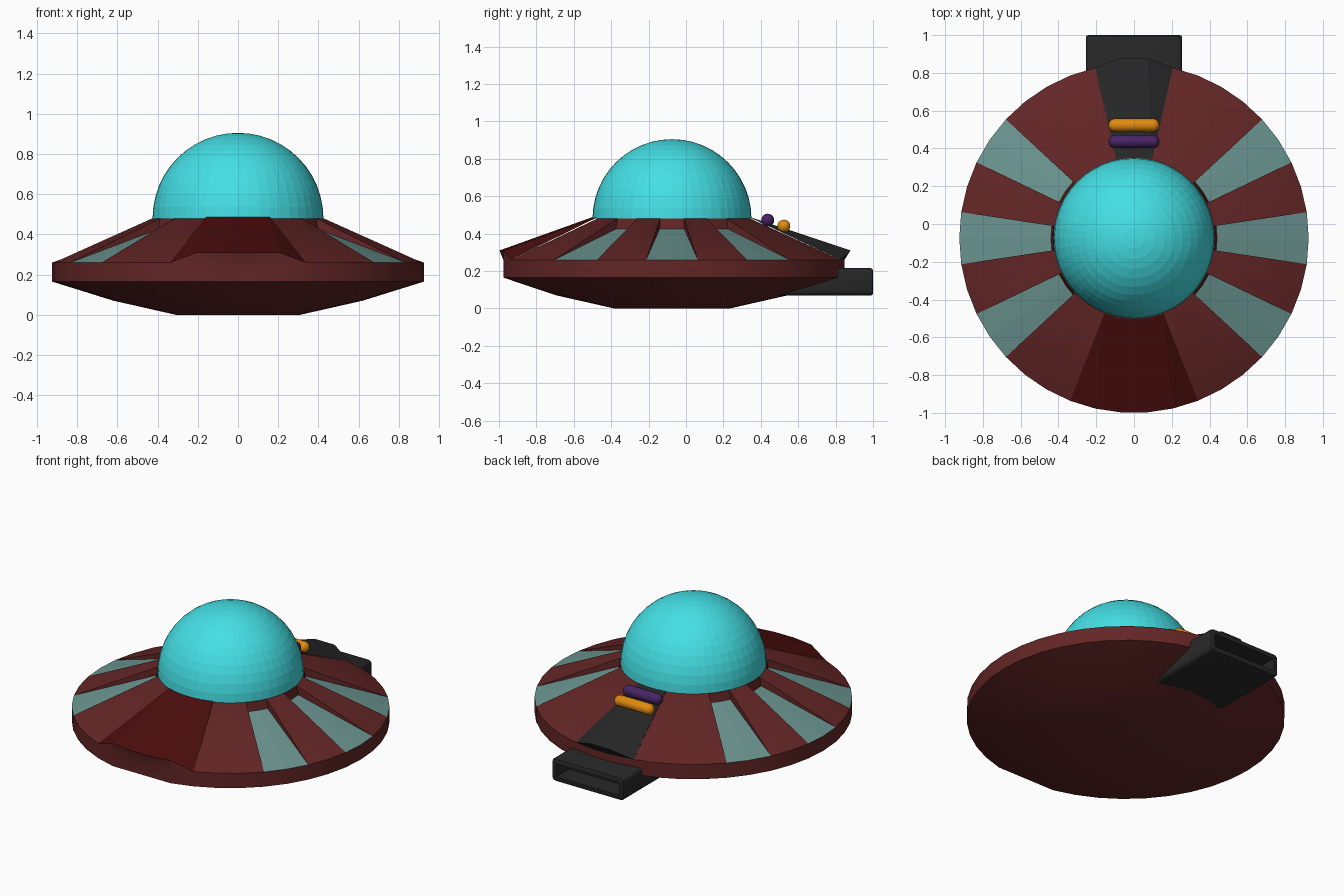
import bpy, bmesh, math
from mathutils import Matrix, Vector

if "Cube" in bpy.data.objects:
    bpy.data.objects.remove(bpy.data.objects["Cube"])

SEG = 42
CY = -0.075


def material(name, rgb):
    m = bpy.data.materials.new(name)
    m.use_nodes = True
    col = (*rgb, 1)
    m.diffuse_color = col
    m.node_tree.nodes["Principled BSDF"].inputs["Base Color"].default_value = col
    return m


RED = material("dark red", (0.127, 0.019, 0.019))
HOOD = material("deep red", (0.07, 0.004, 0.004))
CYAN = material("cyan dome", (0.058, 0.74, 0.78))
TEAL = material("grey teal", (0.144, 0.296, 0.275))
BLACK = material("charcoal", (0.02, 0.02, 0.02))
ORANGE = material("orange", (0.75, 0.26, 0.005))
PURPLE = material("purple", (0.061, 0.018, 0.127))


def finish(bm, name, mat, smooth=None):
    me = bpy.data.meshes.new(name)
    bm.to_mesh(me)
    bm.free()
    me.materials.append(mat)
    ob = bpy.data.objects.new(name, me)
    bpy.context.collection.objects.link(ob)
    if smooth:
        bpy.ops.object.select_all(action="DESELECT")
        ob.select_set(True)
        bpy.context.view_layer.objects.active = ob
        bpy.ops.object.shade_smooth_by_angle(angle=math.radians(smooth))
    return ob


def polar(k, r, z):
    a = math.tau * k / SEG
    return Vector((r * math.cos(a), CY + r * math.sin(a), z))


class Shell:
    """Mesh whose vertices are shared by position."""
    def __init__(self):
        self.bm, self.cache = bmesh.new(), {}

    def face(self, *pts):
        vs = []
        for p in pts:
            key = tuple(round(c, 4) for c in p)
            if key not in self.cache:
                self.cache[key] = self.bm.verts.new(p)
            if self.cache[key] not in vs:
                vs.append(self.cache[key])
        self.bm.faces.new(vs)


# Sector layout around the disc
window_starts = [side + s for side in (0, SEG // 2) for s in (-1, 3, -5)]
window_sectors = {(s + i) % SEG for s in window_starts for i in (0, 1)}
hood_sectors = {k % SEG for k in range(-13, -8)}
tail_sectors = {9, 10, 11}
R, RT, ZT = 0.925, 0.43, 0.48
flat_y = polar(-12, R, 0).y


def rim(k, z):
    p = polar(k, R, z)
    if k % SEG in (SEG - 11, SEG - 10):     # flattened front of the rim
        p.y = flat_y
    return p


def top(k):
    return polar(k, RT, ZT)


def sill(k):
    return polar(k, 0.44, 0.425)


# Saucer body
body = Shell()
for k in range(SEG):
    n = k + 1
    rings = [lambda j: polar(j, 0.31, 0), lambda j: polar(j, 0.62, 0.07),
             lambda j: rim(j, 0.165), lambda j: rim(j, 0.26)]
    for lo, hi in zip(rings, rings[1:]):
        body.face(lo(k), lo(n), hi(n), hi(k))
    if k in window_sectors:
        body.face(sill(k), sill(n), top(n), top(k))
    elif k not in hood_sectors | tail_sectors:
        body.face(rim(k, 0.26), rim(n, 0.26), top(n), top(k))
body.face(*[polar(-k, 0.31, 0) for k in range(SEG)])
body.face(*[top(k) for k in range(SEG)])
for s in window_starts:                      # side walls of the window recesses
    body.face(rim(s, 0.26), sill(s), top(s))
    body.face(rim(s + 2, 0.26), top(s + 2), sill(s + 2))
for k in (-12, -11, -10):                    # face under the hood lip
    body.face(rim(k, 0.26), rim(k + 1, 0.26), polar(k + 1, R, 0.31), polar(k, R, 0.31))
for k, c in ((-12, -13), (-9, -8)):
    body.face(polar(k, R, 0.31), rim(c, 0.26), rim(k, 0.26))
finish(body.bm, "saucer_body", RED, 30)

# Recessed windows
panes = Shell()
for k in window_sectors:
    panes.face(rim(k, 0.26), rim(k + 1, 0.26), sill(k + 1), sill(k))
finish(panes.bm, "windows", TEAL)


def raised_panel(first, last, lip, crest):
    """Panel flat in the middle, dropping to the rim at both end corners."""
    sh = Shell()
    inner = lambda k: polar(k, RT, crest)
    for k in range(first + 1, last - 1):
        sh.face(lip(k), lip(k + 1), inner(k + 1), inner(k))
    sh.face(rim(first, 0.26), lip(first + 1), inner(first))
    sh.face(lip(first + 1), inner(first + 1), inner(first))
    sh.face(lip(last - 1), rim(last, 0.26), inner(last))
    sh.face(lip(last - 1), inner(last), inner(last - 1))
    return sh


# Front hood
hood = raised_panel(-13, -8, lambda k: polar(k, R, 0.31), 0.487)
finish(hood.bm, "front_hood", HOOD)

# Rear engine cover with its end face
tail_lip = lambda k: polar(k, 0.957, 0.31)
tail = raised_panel(9, 12, tail_lip, 0.485)
tail.face(rim(10, 0.26), rim(11, 0.26), tail_lip(11), tail_lip(10))
tail.face(rim(9, 0.26), rim(10, 0.26), tail_lip(10))
tail.face(rim(11, 0.26), rim(12, 0.26), tail_lip(11))
finish(tail.bm, "rear_engine_cover", BLACK)

# Exhaust box with an open rear slot
bm = bmesh.new()
bmesh.ops.create_cube(bm, size=1, matrix=Matrix.Translation((0, 0.75, 0.142))
                      @ Matrix.Diagonal((0.51, 0.5, 0.146, 1)))
bm.normal_update()
rear = max(bm.faces, key=lambda f: f.calc_center_median().y)
corners = [e for e in bm.edges if abs((e.verts[0].co - e.verts[1].co).y) > 0.1]
bmesh.ops.bevel(bm, geom=corners, offset=0.025, segments=3, affect="EDGES", profile=0.5)
bm.normal_update()
rear = max(bm.faces, key=lambda f: f.calc_center_median().y)
bmesh.ops.bevel(bm, geom=list(rear.edges), offset=0.012, segments=2, affect="EDGES", profile=0.5)
bm.normal_update()
rear = max(bm.faces, key=lambda f: f.calc_center_median().y)
bmesh.ops.inset_region(bm, faces=[rear], thickness=0.02)
bmesh.ops.inset_region(bm, faces=[rear], thickness=0.001, depth=-0.13)
finish(bm, "exhaust_box", BLACK, 35)

# Glass dome
bm = bmesh.new()
bmesh.ops.create_uvsphere(bm, u_segments=48, v_segments=24, radius=0.425,
                          matrix=Matrix.Translation((0, CY, ZT)))
bmesh.ops.delete(bm, geom=[v for v in bm.verts if v.co.z < ZT - 0.01], context="VERTS")
finish(bm, "dome", CYAN)

# Rounded rods across the engine cover
for name, mat, y, z in (("purple_rod", PURPLE, 0.437, 0.472),
                        ("orange_rod", ORANGE, 0.523, 0.44)):
    bm = bmesh.new()
    bmesh.ops.create_uvsphere(bm, u_segments=20, v_segments=11, radius=0.035,
                              matrix=Matrix.Rotation(math.pi / 2, 4, "Y"))
    for v in bm.verts:
        v.co += Vector((math.copysign(0.1, v.co.x), y, z))
    finish(bm, name, mat, 40)
